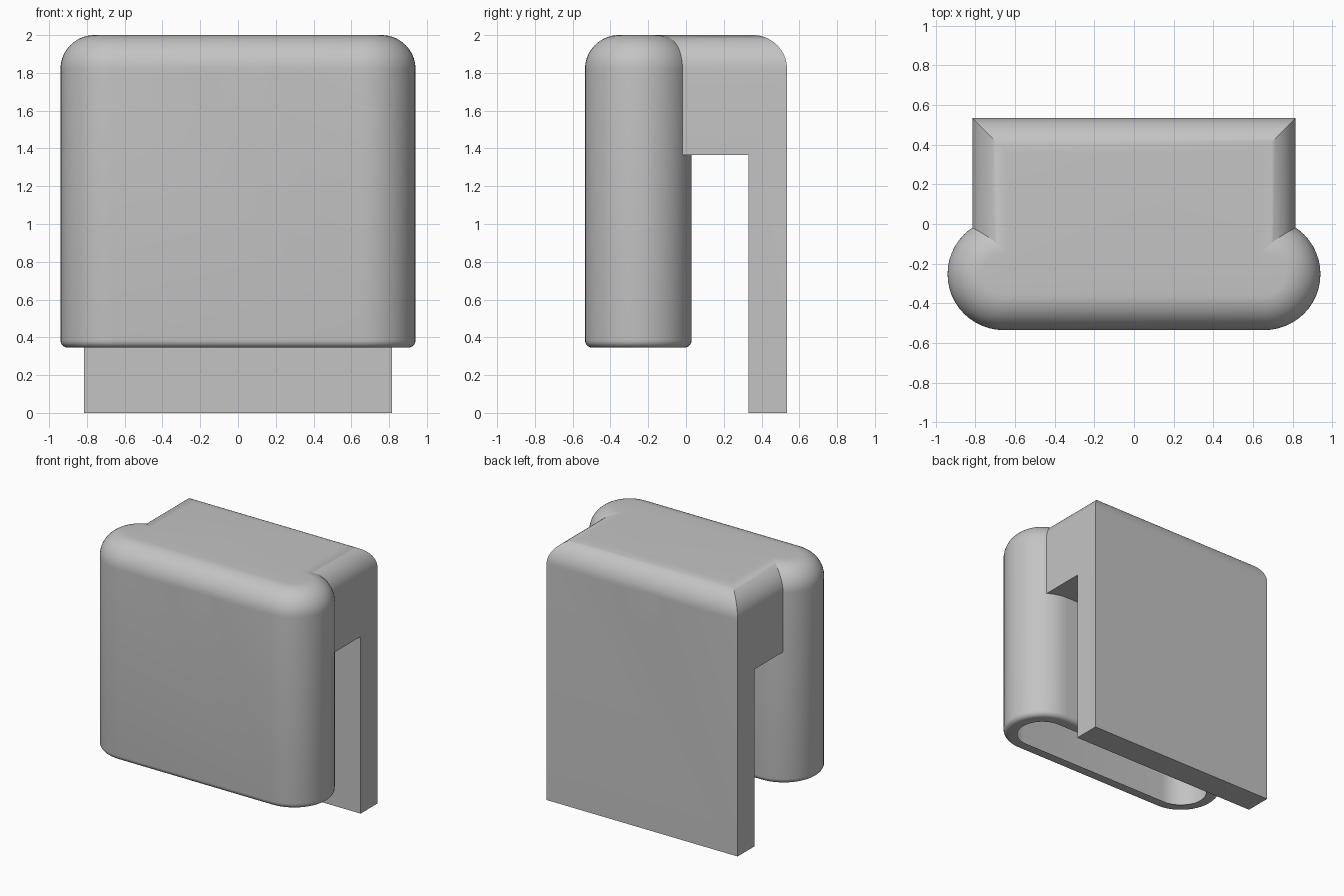
import bpy, bmesh, math

cube = bpy.data.objects.get("Cube")
if cube:
    bpy.data.objects.remove(cube, do_unlink=True)

# Main sizes
HALF_X, FRONT, POUCH_BACK, BACK = 0.94, -0.535, 0.03, 0.535
RADIUS = (POUCH_BACK - FRONT) / 2
MID_Y = (POUCH_BACK + FRONT) / 2
STRAIGHT = HALF_X - RADIUS
PLATE_X, TOP, POUCH_Z, CEILING = 0.815, 2.0, 0.345, 1.62
WALL, LIP, ROUND = 0.1, 0.04, 0.18

grey = bpy.data.materials.new("plain grey")
grey.use_nodes = True
grey.diffuse_color = (0.55, 0.55, 0.55, 1)
grey.node_tree.nodes["Principled BSDF"].inputs["Base Color"].default_value = (0.55, 0.55, 0.55, 1)


def stadium(inset, steps=24):
    """Long rounded outline, pulled in by inset."""
    r, pts = RADIUS - inset, []
    for side in (1, -1):
        for i in range(steps + 1):
            a = math.pi * i / steps - math.pi / 2
            pts.append((side * (STRAIGHT + r * math.cos(a)), MID_Y + side * r * math.sin(a)))
    return pts


def block(inset):
    """Rectangle pulled in on both sides and the back only."""
    x, y = PLATE_X - inset, BACK - inset
    return [(-x, MID_Y), (x, MID_Y), (x, y), (-x, y)]


def arc(r, steps):
    return [(r * (1 - math.sin(t)), r * (1 - math.cos(t)))
            for t in (math.pi / 2 * i / steps for i in range(steps + 1))]


def finish(name, bm):
    bmesh.ops.recalc_face_normals(bm, faces=bm.faces)
    mesh = bpy.data.meshes.new(name)
    bm.to_mesh(mesh)
    bm.free()
    mesh.materials.append(grey)
    ob = bpy.data.objects.new(name, mesh)
    bpy.context.collection.objects.link(ob)
    return ob


def loft(name, outline, profile):
    """Stack outlines along a profile of (inset, height), capped at both ends."""
    bm = bmesh.new()
    rings = [[bm.verts.new((x, y, z)) for x, y in outline(i)] for i, z in profile]
    for a, b in zip(rings, rings[1:]):
        for k in range(len(a)):
            n = (k + 1) % len(a)
            bm.faces.new((a[k], a[n], b[n], b[k]))
    bm.faces.new(rings[0])
    bm.faces.new(rings[-1])
    return finish(name, bm)


def box(name, low, high):
    bm = bmesh.new()
    bmesh.ops.create_cube(bm, size=1)
    for v in bm.verts:
        v.co = [h if c > 0 else l for c, l, h in zip(v.co, low, high)]
    return finish(name, bm)


def combine(target, tool, operation):
    mod = target.modifiers.new("combine", "BOOLEAN")
    mod.operation, mod.solver, mod.object = operation, "EXACT", tool
    bpy.context.view_layer.update()
    graph = bpy.context.evaluated_depsgraph_get()
    mesh = bpy.data.meshes.new_from_object(target.evaluated_get(graph))
    target.modifiers.clear()
    target.data = mesh
    bpy.data.objects.remove(tool, do_unlink=True)


# Rounded top shared by the pouch and the clip
top_round = [(i, TOP - d) for i, d in reversed(arc(ROUND, 14))]
top_round.sort(key=lambda p: p[1])

# Pouch with a small rounding at its lower rim
lower_rim = sorted(((i, POUCH_Z + d) for i, d in arc(LIP, 6)), key=lambda p: p[1])
holder = loft("clip_holder", stadium, lower_rim + top_round)

# Rear plate and bridge, with the clip gap removed
clip = loft("rear_clip", block, [(0, 0)] + top_round)
gap = box("gap_cutter", (-1, -1, -1), (1, 0.33, 1.365))
combine(clip, gap, "DIFFERENCE")
combine(holder, clip, "UNION")

# Hollow inside, flared at the open lower rim
flare = sorted(((WALL - i, POUCH_Z + d) for i, d in
                ((LIP - a, b) for a, b in arc(LIP, 6))), key=lambda p: p[1])
cavity = loft("cavity_cutter", stadium,
              [(flare[0][0], POUCH_Z - 0.1)] + flare + [(WALL, CEILING)])
combine(holder, cavity, "DIFFERENCE")

# Round hole from front to back
bm = bmesh.new()
bmesh.ops.create_cone(bm, cap_ends=True, segments=64, radius1=0.172, radius2=0.172, depth=3)
for v in bm.verts:
    v.co = (v.co.x, v.co.z, v.co.y + 1.705)
combine(holder, finish("hole_cutter", bm), "DIFFERENCE")

# Smooth curves, sharp edges
bpy.ops.object.select_all(action="DESELECT")
holder.select_set(True)
bpy.context.view_layer.objects.active = holder
bpy.ops.object.shade_smooth_by_angle(angle=math.radians(25))
